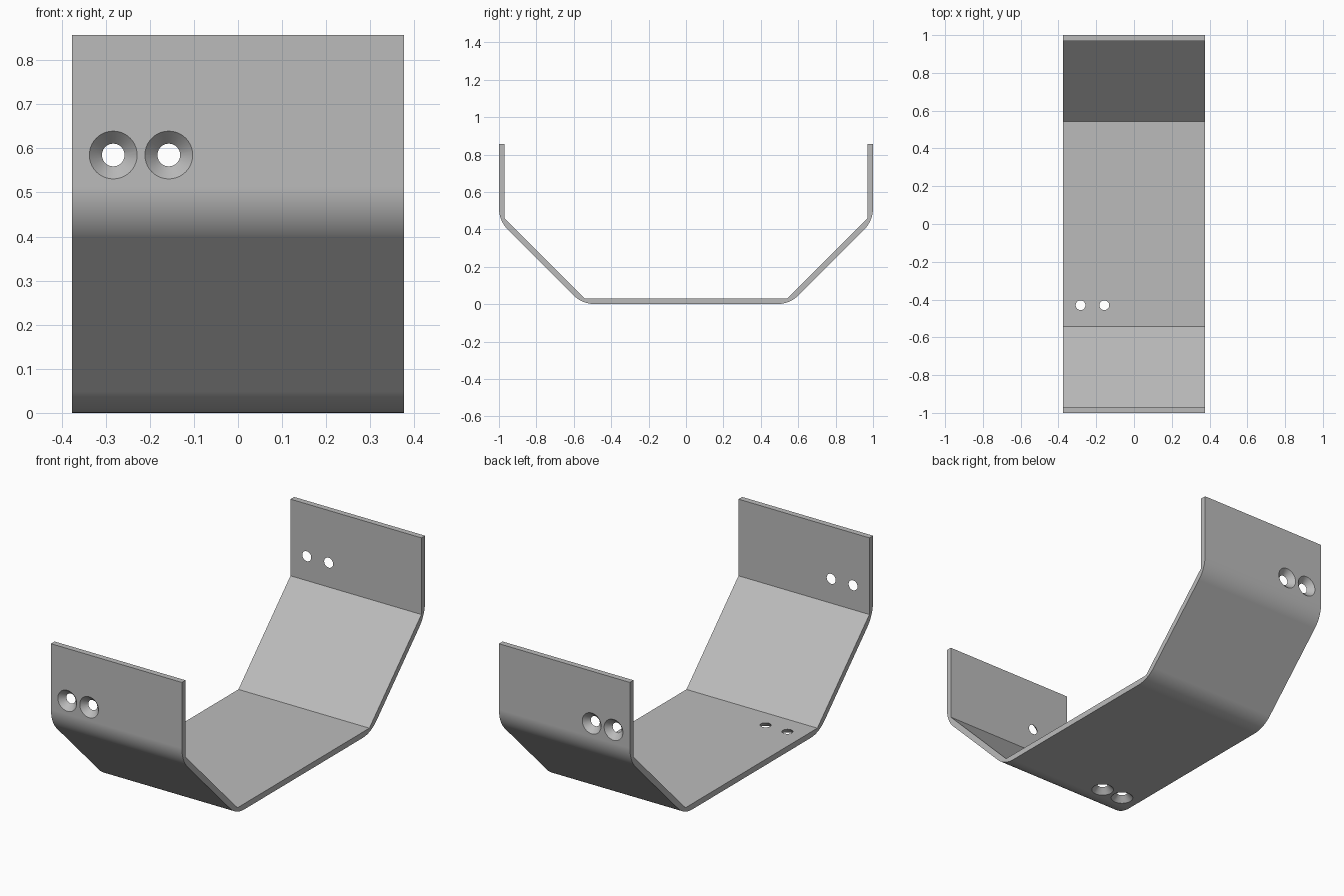
import bpy, bmesh
from math import pi, radians, sin, cos, tan
from mathutils import Matrix, Vector

default = bpy.data.objects.get("Cube")
if default:
    bpy.data.objects.remove(default, do_unlink=True)

HALF_WIDTH, HEIGHT, THICK = 0.377, 0.857, 0.03
BEND_RADIUS = 0.165
STEPS = 12

grey = bpy.data.materials.new("steel_grey")
grey.use_nodes = True
grey.diffuse_color = (0.5, 0.5, 0.5, 1)
grey.node_tree.nodes["Principled BSDF"].inputs["Base Color"].default_value = grey.diffuse_color


def add_object(name, bm):
    bmesh.ops.recalc_face_normals(bm, faces=bm.faces)
    mesh = bpy.data.meshes.new(name)
    bm.to_mesh(mesh)
    bm.free()
    mesh.materials.append(grey)
    obj = bpy.data.objects.new(name, mesh)
    bpy.context.collection.objects.link(obj)
    return obj


def bend(corner, start_angle):
    """Rounded outer fold turning 45 degrees around a sharp corner."""
    mid = start_angle + pi / 8
    centre = Vector(corner) - Vector((cos(mid), sin(mid))) * BEND_RADIUS / cos(pi / 8)
    angles = [start_angle + pi / 4 * i / STEPS for i in range(STEPS + 1)]
    return [centre + Vector((cos(a), sin(a))) * BEND_RADIUS for a in angles]


# Bracket profile: rounded outside folds, sharp inside folds
inner = [(0.542, THICK), (1 - THICK, 0.458), (1 - THICK, HEIGHT)]
shift = THICK * tan(pi / 8)
outer = bend((0.542 + shift, 0), -pi / 2) + bend((1, 0.458 - shift), -pi / 4) + [(1, HEIGHT)]
half = [Vector(p) for p in outer + inner[::-1]]
profile = half + [Vector((-p.x, p.y)) for p in reversed(half)]

bm = bmesh.new()
face = bm.faces.new([bm.verts.new((-HALF_WIDTH, p.x, p.y)) for p in profile])
side = bmesh.ops.extrude_face_region(bm, geom=[face])
bmesh.ops.translate(bm, vec=(2 * HALF_WIDTH, 0, 0),
                    verts=[v for v in side["geom"] if isinstance(v, bmesh.types.BMVert)])
bracket = add_object("bracket_strap", bm)

# Countersunk screw holes, wide on the outside: (y, z, inward direction)
bm = bmesh.new()
extra = 0.005
for x in (-0.283, -0.157):
    for y, z, inward in ((-1, 0.585, (0, 1, 0)), (1, 0.585, (0, -1, 0)), (-0.43, 0, (0, 0, 1))):
        inward = Vector(inward)
        turn = inward.to_track_quat("Z", "Y").to_matrix().to_4x4()
        place = Matrix.Translation(Vector((x, y, z)) + inward * THICK / 2)
        bmesh.ops.create_cone(bm, cap_ends=True, segments=40,
                              radius1=0.054 + extra, radius2=0.026 - extra,
                              depth=THICK + 2 * extra, matrix=place @ turn)
cutter = add_object("screw_hole_cutter", bm)
cutter.hide_render = True

cut = bracket.modifiers.new("screw_holes", "BOOLEAN")
cut.operation, cut.solver, cut.object = "DIFFERENCE", "EXACT", cutter
bpy.context.view_layer.objects.active = bracket
bracket.select_set(True)
bpy.ops.object.modifier_apply(modifier=cut.name)
bpy.data.objects.remove(cutter, do_unlink=True)

# Smooth folds and hole walls, crisp edges, flat panels
bpy.ops.object.shade_smooth_by_angle(angle=radians(30))
normals = bracket.modifiers.new("flat_panels", "WEIGHTED_NORMAL")
normals.keep_sharp = True
